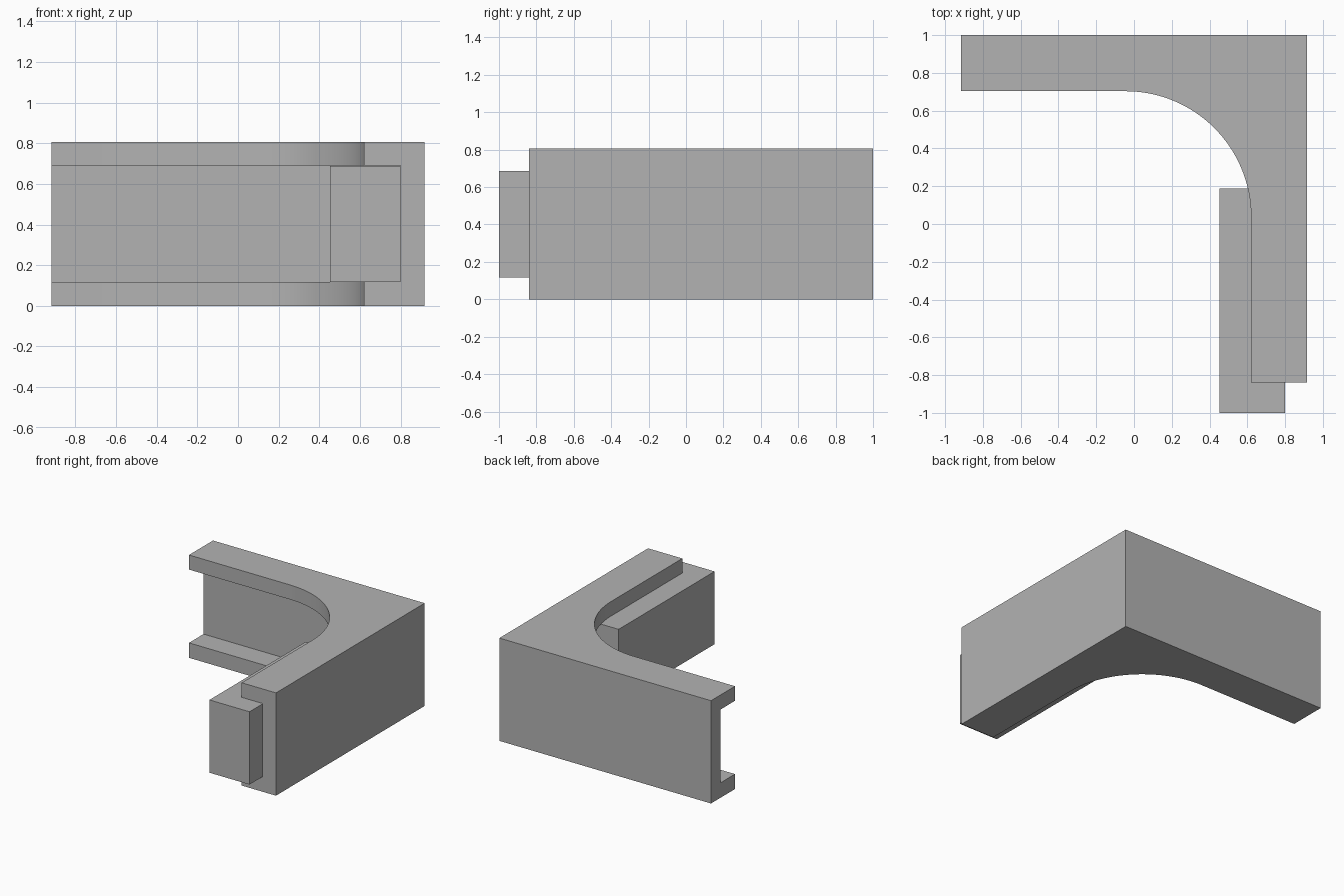
import bpy
import bmesh
from math import sin, cos, pi, radians

if "Cube" in bpy.data.objects:
    bpy.data.objects.remove(bpy.data.objects["Cube"], do_unlink=True)

grey = bpy.data.materials.new("plain grey")
grey.use_nodes = True
colour = (0.45, 0.45, 0.45, 1)
grey.diffuse_color = colour
grey.node_tree.nodes["Principled BSDF"].inputs["Base Color"].default_value = colour


def prism(name, outline, z0, z1):
    """Extrude a counter-clockwise plan outline from z0 to z1."""
    bm = bmesh.new()
    base = bm.faces.new([bm.verts.new((x, y, z0)) for x, y in outline])
    top = bmesh.ops.extrude_face_region(bm, geom=[base], use_keep_orig=True)["geom"]
    moved = [v for v in top if isinstance(v, bmesh.types.BMVert)]
    bmesh.ops.translate(bm, verts=moved, vec=(0, 0, z1 - z0))
    bmesh.ops.recalc_face_normals(bm, faces=bm.faces)
    mesh = bpy.data.meshes.new(name)
    bm.to_mesh(mesh)
    bm.free()
    mesh.materials.append(grey)
    obj = bpy.data.objects.new(name, mesh)
    bpy.context.collection.objects.link(obj)
    return obj


def rectangle(x0, x1, y0, y1):
    return [(x0, y0), (x1, y0), (x1, y1), (x0, y1)]


SIDE, BACK, FRONT, HEIGHT = 0.917, 1.0, -0.84, 0.805
WALL, DEPTH, RADIUS = 0.117, 0.297, 0.665
SEGMENTS = 32

# Corner channel: an L-shaped plan with a large inner fillet
inner_x, inner_y = SIDE - DEPTH, BACK - DEPTH
fillet = [(inner_x - RADIUS + RADIUS * cos(i * pi / 2 / SEGMENTS),
           inner_y - RADIUS + RADIUS * sin(i * pi / 2 / SEGMENTS))
          for i in range(SEGMENTS + 1)]
plan = [(-SIDE, inner_y), (-SIDE, BACK), (SIDE, BACK), (SIDE, FRONT), (inner_x, FRONT)]
channel = prism("corner_channel", plan + fillet, 0, HEIGHT)

# Hollow out the inside, leaving the two walls and the flanges
cutter = prism("channel_cutter", rectangle(-2, SIDE - WALL, -2, BACK - WALL),
               WALL, HEIGHT - WALL + 0.003)
cutter.hide_render = True
hollow = channel.modifiers.new("hollow", "BOOLEAN")
hollow.operation = "DIFFERENCE"
hollow.solver = "EXACT"
hollow.object = cutter
bpy.context.view_layer.objects.active = channel
bpy.ops.object.modifier_apply(modifier=hollow.name)
bpy.data.objects.remove(cutter, do_unlink=True)

bpy.ops.object.select_all(action="DESELECT")
channel.select_set(True)
bpy.ops.object.shade_smooth_by_angle(angle=radians(30))

# Block seated in the side channel, projecting at the front
prism("sliding_block", rectangle(0.453, SIDE - WALL, -1, 0.187), WALL, 0.687)
